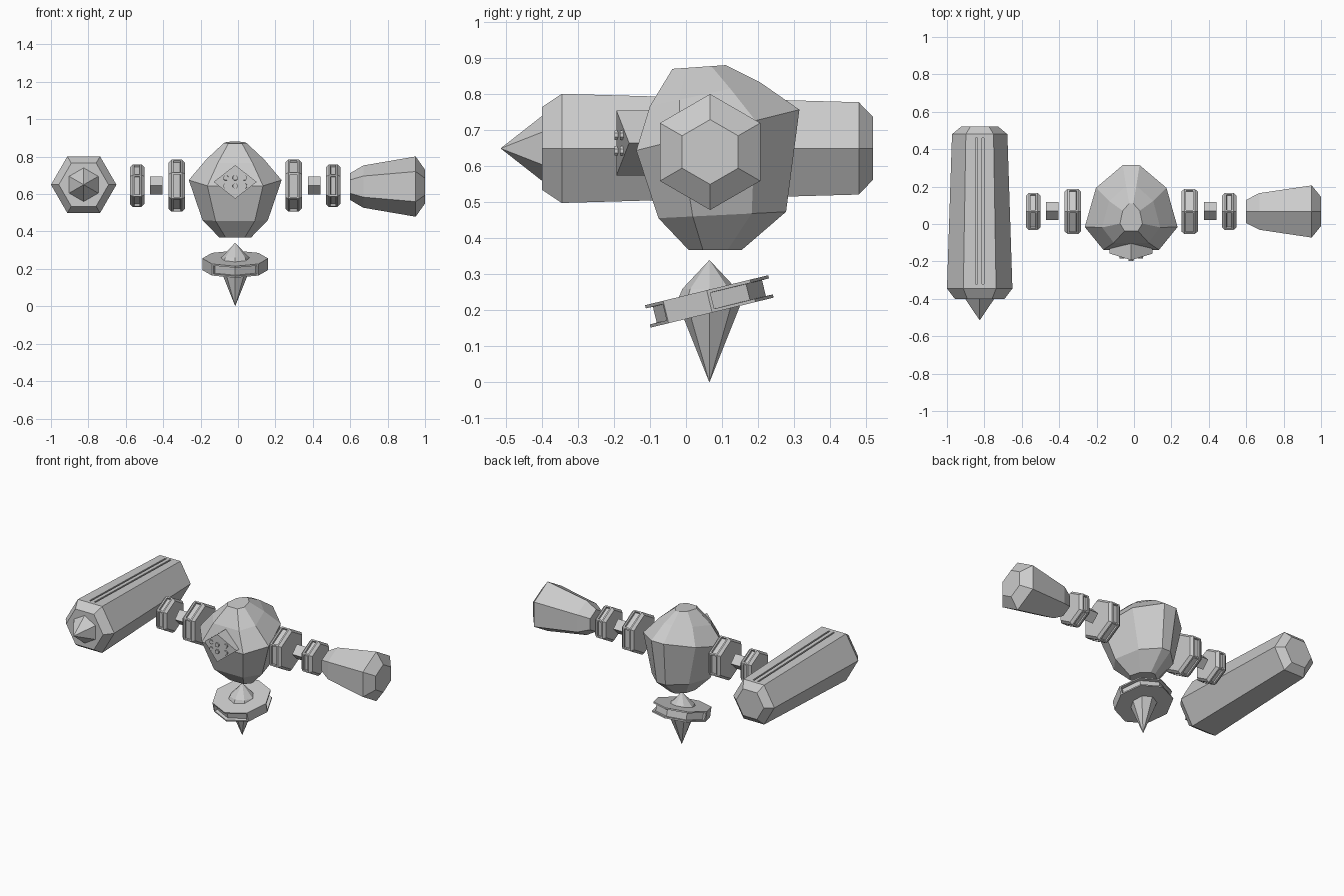
import bpy, bmesh
from math import cos, sin, radians, atan
from mathutils import Vector

cube = bpy.data.objects.get("Cube")
if cube:
    bpy.data.objects.remove(cube, do_unlink=True)

grey = bpy.data.materials.new("plain_grey")
grey.use_nodes = True
grey.diffuse_color = (0.6, 0.6, 0.6, 1)
grey.node_tree.nodes["Principled BSDF"].inputs["Base Color"].default_value = (0.6, 0.6, 0.6, 1)

CX, CY = -0.015, 0.067   # shared centre line of the body and arms


def loft(name, rings, loc=(0, 0, 0), recess=None, inset=0.0, depth=0.0):
    """Skin a list of rings, cap both ends, optionally recess chosen faces."""
    bm = bmesh.new()
    rows = [[bm.verts.new(p) for p in ring] for ring in rings]
    n = len(rows[0])
    for a, b in zip(rows, rows[1:]):
        for i in range(n):
            j = (i + 1) % n
            bm.faces.new((a[i], a[j], b[j], b[i]))
    bm.faces.new(rows[0])
    bm.faces.new(rows[-1])
    bmesh.ops.remove_doubles(bm, verts=bm.verts, dist=0.0005)
    bmesh.ops.recalc_face_normals(bm, faces=bm.faces)
    if recess:
        bm.normal_update()
        chosen = [f for f in bm.faces if recess(f.normal)]
        bmesh.ops.inset_region(bm, faces=chosen, thickness=inset, use_even_offset=True)
        walls = bmesh.ops.inset_region(bm, faces=chosen, thickness=0.0005, depth=-depth)
    mesh = bpy.data.meshes.new(name)
    bm.to_mesh(mesh)
    bm.free()
    mesh.materials.append(grey)
    ob = bpy.data.objects.new(name, mesh)
    ob.location = loc
    bpy.context.collection.objects.link(ob)
    return ob


def lathe(name, axis, profile, sides, phase, loc, **kw):
    """Faceted turned shape; profile holds (position along axis, radius)."""
    rings = []
    for p, r in profile:
        ring = []
        for k in range(sides):
            a = radians(phase + 360 * k / sides)
            c, s = r * cos(a), r * sin(a)
            ring.append({"x": (p, c, s), "y": (c, p, s), "z": (c, s, p)}[axis])
        rings.append(ring)
    return loft(name, rings, loc, **kw)


# Faceted torso: one outline, scaled and tilted at each level
half = [(0.18, 1), (0.76, 0.47), (1, -0.44), (0.6, -0.97)]
outline = half + [(-x, y) for x, y in reversed(half)]
levels = [  # centre y, centre z, half width, half depth, backward slope
    (0.08, 0.368, 0.085, 0.075, 0.0),
    (0.098, 0.465, 0.175, 0.18, 0.05),
    (0.085, 0.70, 0.248, 0.23, 0.25),
    (0.05, 0.80, 0.155, 0.155, 0.22),
    (0.035, 0.876, 0.06, 0.075, 0.07),
]
loft("torso", [[(CX + x * w, cy + y * d, cz + y * d * slope) for x, y in outline]
               for cy, cz, w, d, slope in levels])

# Folded diamond face plate with raised round studs
FZ = 0.665


def diamond(front, side):
    return [(CX, front, FZ + 0.09), (CX + 0.115, side, FZ),
            (CX, front, FZ - 0.09), (CX - 0.115, side, FZ)]


plate = loft("face_plate", [diamond(-0.193, -0.158), diamond(-0.07, -0.07)])
for row in (-1, 1):
    for col in (-1, 0, 1):
        x = col * 0.05
        lathe("face_stud", "y", [(-0.006, 0.014), (0.02, 0.016)], 8, 22.5,
              (CX + x, -0.193 + abs(x) * 0.3, FZ + row * 0.022))


# Shoulder and elbow joints, the same on both sides
def joint(name, x, half_width, r):
    c = 0.016
    profile = [(-half_width, r - c), (c - half_width, r), (half_width - c, r), (half_width, r - c)]
    ob = lathe(name, "x", profile, 6, 90, (x, CY, 0.645))
    bm = bmesh.new()
    bm.from_mesh(ob.data)
    sides = [f for f in bm.faces if abs(f.normal.x) < 0.1]
    bmesh.ops.inset_individual(bm, faces=sides, thickness=0.013)
    bmesh.ops.inset_individual(bm, faces=sides, thickness=0.001, depth=-0.012)
    bm.to_mesh(ob.data)
    bm.free()


for side, word in ((1, "left"), (-1, "right")):
    joint(word + "_shoulder", CX + side * 0.312, 0.044, 0.139)
    joint(word + "_elbow", CX + side * 0.524, 0.039, 0.114)
    lathe(word + "_arm_pin", "x", [(-0.033, 0.048), (0.033, 0.048)], 4, 0,
          (CX + side * 0.423, CY + 0.003, 0.647))

# Left hand: flared hexagonal club
lathe("left_club", "x", [(0.6, 0.072), (0.67, 0.113), (0.95, 0.161), (1.0, 0.09)],
      6, 90, (0, CY, 0.64))

# Right hand: long hexagonal barrel with two slots along its top, and a spike
BX, BZ = -0.825, 0.65
barrel = lathe("right_barrel", "y",
               [(-0.40, 0.133), (-0.345, 0.175), (0.48, 0.148), (0.52, 0.1)],
               6, 0, (BX, 0, BZ))
lathe("barrel_spike", "y", [(-0.515, 0), (-0.40, 0.09), (-0.38, 0.09)], 6, 90, (BX, 0, BZ))
for x in (-0.017, 0.017):
    box = [(-0.005, -0.012), (0.005, -0.012), (0.005, 0.02), (-0.005, 0.02)]
    cutter = loft("slot_cutter", [[(BX + x + u, y, top + v) for u, v in box]
                                  for y, top in ((-0.32, 0.80), (0.46, 0.779))])
    cutter.hide_render = True
    cutter.hide_viewport = True
    cutter.display_type = "WIRE"
    cut = barrel.modifiers.new("slot", "BOOLEAN")
    cut.operation = "DIFFERENCE"
    cut.solver = "EXACT"
    cut.object = cutter

# Floating base: upright double cone through a tilted octagonal disc
lathe("base_spindle", "z", [(0, 0), (0.225, 0.09), (0.26, 0.075), (0.34, 0)],
      8, 0, (CX, CY - 0.002, 0))
disc = lathe("base_disc", "z", [(-0.032, 0.176), (0.032, 0.176)], 8, 0,
             (CX, CY - 0.002, 0.225),
             recess=lambda n: abs(n.z) < 0.1 and (n.y < -0.8 or n.y > 0.1),
             inset=0.009, depth=0.02)
disc.rotation_euler.x = radians(13.7)
